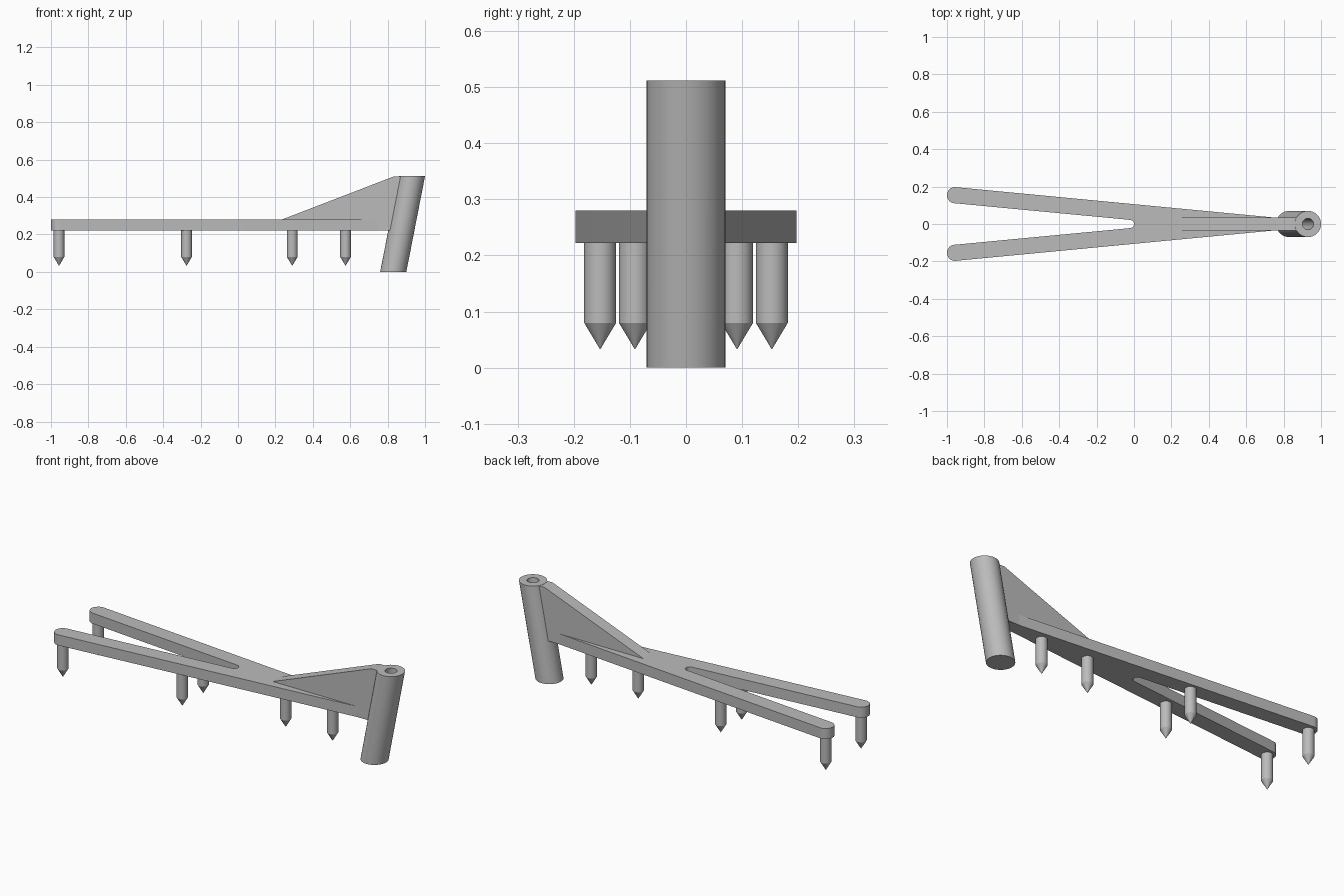
import bpy, bmesh, math
from mathutils import Vector

if "Cube" in bpy.data.objects:
    bpy.data.objects.remove(bpy.data.objects["Cube"], do_unlink=True)

grey = bpy.data.materials.new("plain grey")
grey.use_nodes = True
grey.diffuse_color = (0.5, 0.5, 0.5, 1)
grey.node_tree.nodes["Principled BSDF"].inputs["Base Color"].default_value = (0.5, 0.5, 0.5, 1)


def finish(name, bm):
    """Turn a bmesh into a shaded object."""
    bmesh.ops.recalc_face_normals(bm, faces=bm.faces)
    mesh = bpy.data.meshes.new(name)
    bm.to_mesh(mesh)
    bm.free()
    mesh.materials.append(grey)
    obj = bpy.data.objects.new(name, mesh)
    bpy.context.collection.objects.link(obj)
    bpy.ops.object.select_all(action='DESELECT')
    obj.select_set(True)
    bpy.context.view_layer.objects.active = obj
    bpy.ops.object.shade_smooth_by_angle(angle=math.radians(30))
    return obj


def extrude(name, points, offset):
    """Solid made by pushing a flat outline along an offset."""
    bm = bmesh.new()
    face = bm.faces.new([bm.verts.new(p) for p in points])
    result = bmesh.ops.extrude_face_region(bm, geom=[face], use_keep_orig=True)
    moved = [g for g in result["geom"] if isinstance(g, bmesh.types.BMVert)]
    bmesh.ops.translate(bm, verts=moved, vec=offset)
    return finish(name, bm)


def loft(name, rings, sides):
    """Closed solid through level circles given as (x, y, z, radius)."""
    bm = bmesh.new()
    loops = []
    for x, y, z, r in rings:
        angles = [math.tau * i / sides for i in range(sides)]
        loops.append([bm.verts.new((x + r * math.cos(a), y + r * math.sin(a), z))
                      for a in angles])
    for low, high in zip(loops, loops[1:]):
        for i in range(sides):
            j = (i + 1) % sides
            bm.faces.new((low[i], low[j], high[j], high[i]))
    bm.faces.new(loops[0])
    bm.faces.new(loops[-1])
    return finish(name, bm)


def arc(cx, cy, r, start, end, steps):
    angles = [math.radians(start + (end - start) * i / steps) for i in range(steps + 1)]
    return [(cx + r * math.cos(a), cy + r * math.sin(a)) for a in angles]


# Forked plate: tapering neck, rounded arm ends and a round-ended slot
BOTTOM, TOP = 0.222, 0.28
half = [(0.86, 0.024)]
half += arc(-0.957, 0.154, 0.043, 84.5, 264.5, 20)
half += arc(-0.022, 0, 0.022, 84.5, 0, 8)
outline = half + [(x, -y) for x, y in reversed(half[:-1])]
extrude("forked_plate", [(x, y, BOTTOM) for x, y in outline], Vector((0, 0, TOP - BOTTOM)))

# Triangular gusset between plate and tube
RIB = 0.035
side = [(0.235, TOP), (0.835, 0.511), (0.88, 0.511), (0.83, 0.2225), (0.5, 0.2225)]
extrude("gusset", [(x, -RIB, z) for x, z in side], Vector((0, 2 * RIB, 0)))


# Leaning tube with a blind bore from the top
def axis(z):
    return 0.83 + 0.1 * z / 0.512


levels = [(0, 0.07), (0.512, 0.07), (0.512, 0.03), (0.06, 0.03)]
loft("leaning_tube", [(axis(z), 0, z, r) for z, r in levels], 48)

# Pointed pegs under the plate
pegs = [(0.575, 0), (0.29, 0)]
for px, py in ((-0.275, 0.091), (-0.957, 0.153)):
    pegs += [(px, py), (px, -py)]
for n, (px, py) in enumerate(pegs, 1):
    shape = [(0.033, 0.0005), (0.08, 0.0285), (0.23, 0.0285)]
    loft(f"peg_{n}", [(px, py, z, r) for z, r in shape], 32)
